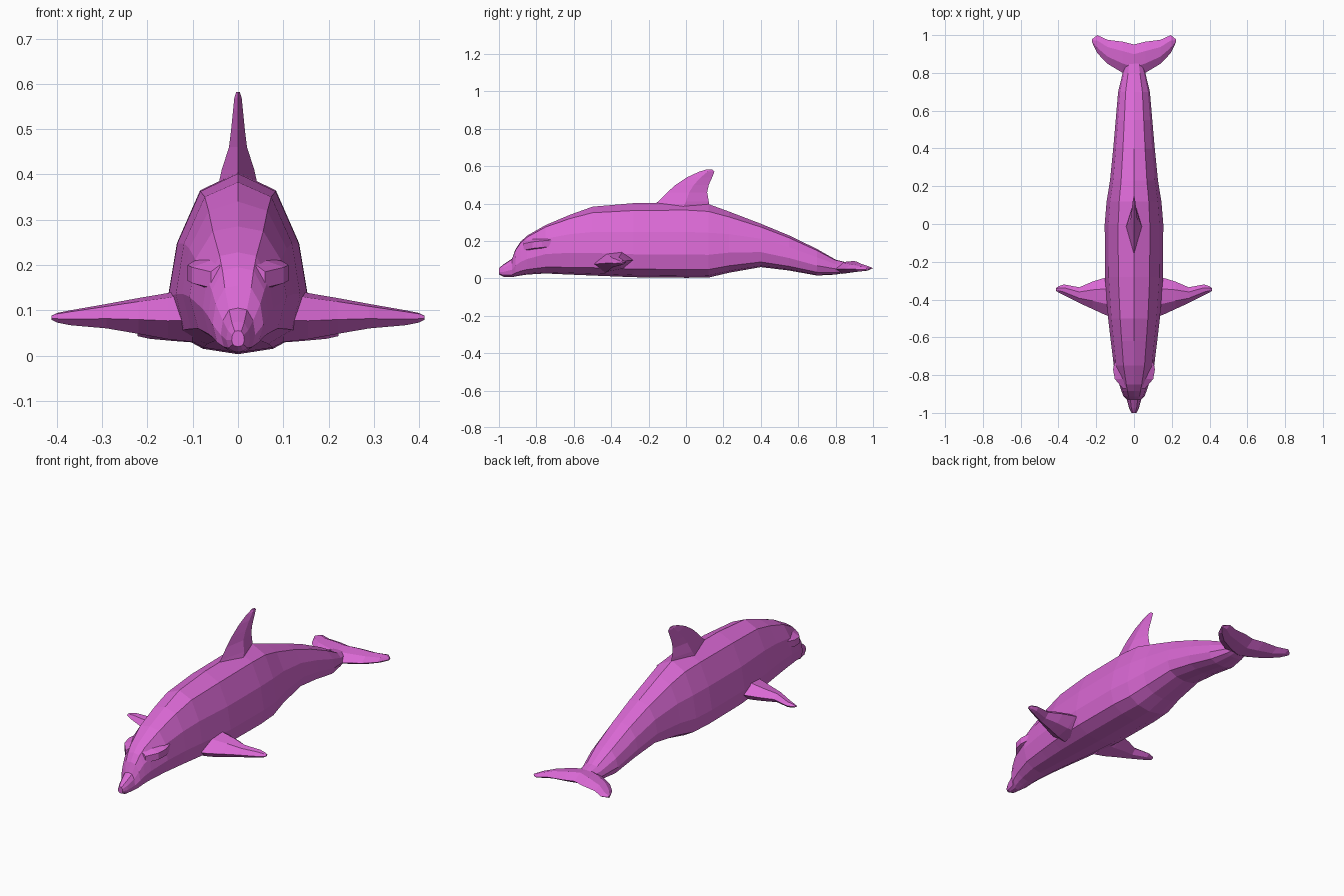
import bpy, bmesh

pink = bpy.data.materials.new("orchid pink")
pink.diffuse_color = (0.70, 0.14, 0.66, 1)


def loft(name, rings, mirror=False):
    """Skin a list of equal-length point rings and cap both ends."""
    bm = bmesh.new()
    for s in ((1, -1) if mirror else (1,)):
        vr = [[bm.verts.new((s * x, y, z)) for x, y, z in r] for r in rings]
        n = len(vr[0])
        for a, b in zip(vr, vr[1:]):
            for i in range(n):
                j = (i + 1) % n
                bm.faces.new((a[i], a[j], b[j], b[i]))
        bm.faces.new(vr[0])
        bm.faces.new(vr[-1])
    bmesh.ops.recalc_face_normals(bm, faces=bm.faces)
    me = bpy.data.meshes.new(name)
    bm.to_mesh(me)
    bm.free()
    me.materials.append(pink)
    ob = bpy.data.objects.new(name, me)
    bpy.context.collection.objects.link(ob)
    return ob


# Body: half cross-sections as (width fraction, height fraction)
TRUNK = [(0, 1), (.54, .9), (.87, .61), (1, .31), (.88, .11), (.5, .03), (0, 0)]
ROUND = [(0, 1), (.52, .96), (.88, .72), (1, .4), (.82, .13), (.45, .03), (0, 0)]

# y, bottom, top, half width, roundness
stations = [
    (-1.0, .02, .055, .014, 1), (-.975, .008, .075, .026, 1),
    (-.93, .006, .105, .038, 1), (-.912, .01, .155, .056, 1),
    (-.885, .015, .195, .066, 1), (-.85, .02, .228, .078, 1),
    (-.75, .026, .285, .107, 1), (-.62, .02, .34, .123, .6),
    (-.5, .015, .383, .137, .2), (-.28, .006, .402, .154, 0),
    (0, .003, .405, .155, 0), (.12, .004, .397, .145, 0),
    (.23, .03, .357, .127, .2), (.4, .06, .292, .11, .4),
    (.55, .042, .23, .097, .5), (.7, .015, .157, .084, .7),
    (.8, .02, .1, .06, .8), (.88, .035, .08, .04, 1),
]
rings = []
for y, z0, z1, w, k in stations:
    half = [(w * (a[0] * (1 - k) + b[0] * k),
             z0 + (z1 - z0) * (a[1] * (1 - k) + b[1] * k))
            for a, b in zip(TRUNK, ROUND)]
    full = half + [(-x, z) for x, z in half[-2:0:-1]]
    rings.append([(x, y, z) for x, z in full])
loft("body", rings)

# Dorsal fin: z, front y, back y, half thickness
fin = [(.37, -.2, .125, .045), (.41, -.15, .122, .036), (.46, -.1, .113, .02),
       (.50, -.055, .122, .015), (.54, .005, .14, .011),
       (.57, .07, .152, .008), (.582, .11, .14, .004)]
loft("dorsal_fin", [[(0, f, z), (t, f + .55 * (b - f), z), (0, b, z),
                     (-t, f + .55 * (b - f), z)] for z, f, b, t in fin])


def blade(x, f, b, z0, z1):
    """Flat six-sided section of a sideways fin."""
    d, m = b - f, (z0 + z1) / 2
    return [(x, f, m - .1 * (z1 - z0)), (x, f + .3 * d, z1 - .1 * (z1 - z0)),
            (x, f + .7 * d, z1), (x, b, m + .1 * (z1 - z0)),
            (x, f + .7 * d, z0 + .15 * (z1 - z0)), (x, f + .3 * d, z0)]


# Flippers: x, front y, back y, bottom, top
loft("flippers", [blade(*p) for p in [
    (.1, -.5, -.27, .03, .15), (.155, -.48, -.285, .036, .138),
    (.22, -.45, -.305, .048, .127), (.29, -.418, -.335, .06, .114),
    (.37, -.378, -.32, .067, .1), (.4, -.362, -.33, .073, .094),
    (.412, -.355, -.338, .079, .088)]], mirror=True)

# Tail flukes
loft("tail_flukes", [blade(*p) for p in [
    (0, .78, .95, .024, .093), (.06, .8, .965, .026, .088),
    (.14, .848, .975, .032, .078), (.195, .905, 1.0, .037, .066),
    (.222, .962, .978, .043, .056)]], mirror=True)

# Brow ridges over the eyes
loft("brow_ridges", [[(x - .02, y, z - .03), (x + w, y, z - .02),
                      (x + w, y, z + .015), (x - .02, y, z + .03)]
                     for x, y, z, w in [(.06, -.87, .17, .0), (.08, -.82, .18, .022),
                                        (.095, -.77, .185, .016), (.1, -.72, .19, 0)]],
     mirror=True)
